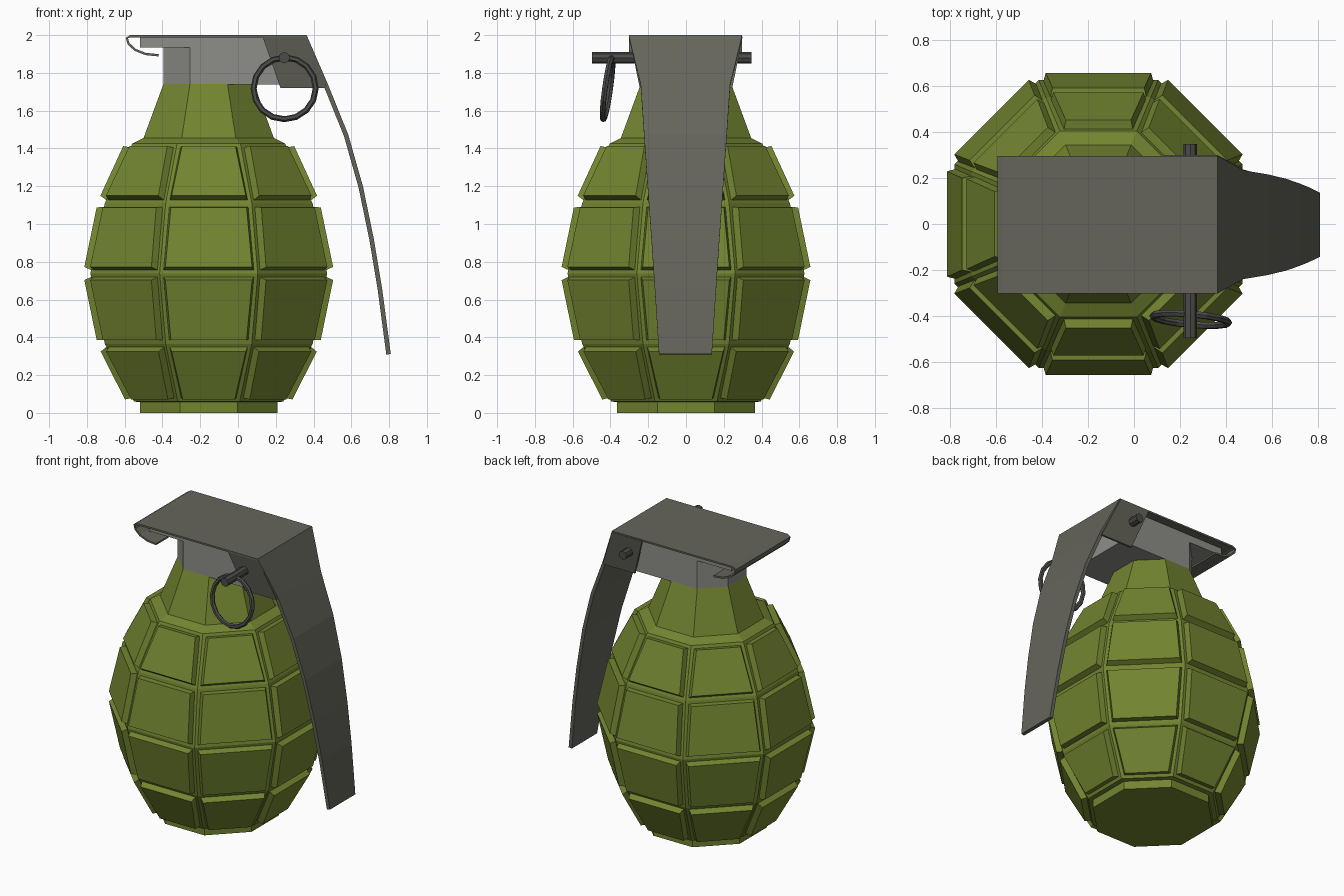
import bpy, bmesh
from math import pi, cos, sin, tan, radians
from mathutils import Vector

if "Cube" in bpy.data.objects:
    bpy.data.objects.remove(bpy.data.objects["Cube"])

CX = -0.155          # centre of the body in x
W = 0.24             # half width of neck top and head


def material(name, rgb):
    m = bpy.data.materials.new(name)
    m.diffuse_color = (*rgb, 1)
    m.use_nodes = True
    m.node_tree.nodes["Principled BSDF"].inputs["Base Color"].default_value = m.diffuse_color
    return m


GREEN = material("olive", (0.17, 0.235, 0.03))
LIGHT = material("head_grey", (0.27, 0.27, 0.25))
DARK = material("lever_grey", (0.13, 0.13, 0.105))
STEEL = material("pin_grey", (0.07, 0.07, 0.065))


def finish(name, bm, mat):
    bmesh.ops.recalc_face_normals(bm, faces=bm.faces)
    me = bpy.data.meshes.new(name)
    bm.to_mesh(me)
    bm.free()
    me.materials.append(mat)
    ob = bpy.data.objects.new(name, me)
    bpy.context.collection.objects.link(ob)
    return ob


def loft(bm, rings):
    """Skin closed rings of points and cap both ends; returns the side faces by band."""
    vs = [[bm.verts.new(p) for p in r] for r in rings]
    n = len(vs[0])
    bands = [[bm.faces.new((a[i], a[(i + 1) % n], b[(i + 1) % n], b[i])) for i in range(n)]
             for a, b in zip(vs, vs[1:])]
    bm.faces.new(vs[0][::-1])
    bm.faces.new(vs[-1])
    return bands


# Octagonal body: lathe profile of (flat-side radius, height)
profile = [(0.365, 0), (0.365, 0.057), (0.395, 0.06), (0.55, 0.365), (0.627, 0.738),
           (0.55, 1.11), (0.405, 1.425), (0.345, 1.455), (W, 1.74)]
bm = bmesh.new()
bands = loft(bm, [[(CX + r / cos(pi / 8) * cos((k + .5) * pi / 4),
                    r / cos(pi / 8) * sin((k + .5) * pi / 4), z) for k in range(8)]
                  for r, z in profile])
bmesh.ops.recalc_face_normals(bm, faces=bm.faces)
# Raised segments with sloped edges
pads = [f for band in bands[2:6] for f in band]
bmesh.ops.inset_individual(bm, faces=pads, thickness=0.028, depth=0)
bmesh.ops.inset_individual(bm, faces=pads, thickness=0.013, depth=0.038)
finish("body", bm, GREEN)

# Head: block with chamfered left end, plus the upper bar overhanging it
c = W * tan(pi / 8)
plan = [(0.3, -W), (0.3, W), (CX - c, W), (CX - W, c), (CX - W, -c), (CX - c, -W)]
bm = bmesh.new()
loft(bm, [[(x, y, z) for x, y in plan] for z in (1.738, 1.987)])
finish("head_block", bm, LIGHT)
bm = bmesh.new()
loft(bm, [[(x, y, z) for x, y in ((-0.52, -W), (CX - c, -W), (CX - c, W), (-0.52, W))]
          for z in (1.935, 1.987)])
finish("head_bar", bm, LIGHT)

# Safety lever: side path of (x, z, half width), with curled end, top plate and curved handle
path = [(-0.42, 1.893, .3), (-0.49, 1.9, .3), (-0.545, 1.922, .3), (-0.58, 1.955, .3),
        (-0.588, 1.985, .3), (-0.57, 1.994, .3), (0.362, 1.994, .3), (0.465, 1.735, .237),
        (0.572, 1.47, .219), (0.65, 1.196, .2), (0.708, 0.915, .18), (0.752, 0.65, .162),
        (0.797, 0.31, .14)]
T = [0.006] * 7 + [0.012] * 6
rings = []
for i, (x, z, w) in enumerate(path):
    p, q = path[max(i - 1, 0)], path[min(i + 1, len(path) - 1)]
    n = Vector((-(q[1] - p[1]), 0, q[0] - p[0])).normalized() * T[i]
    rings.append([Vector((x, s * w - 0.003, z)) + n * t
                  for s, t in ((-1, -1), (1, -1), (1, 1), (-1, 1))])
bm = bmesh.new()
loft(bm, rings)
finish("safety_lever", bm, DARK)

# Lever side flanges
for side, name in ((-1, "front_flange"), (1, "back_flange")):
    quad = [(0.13, .3, 1.992), (0.362, .3, 1.992), (0.47, .245, 1.72), (0.225, .245, 1.72)]
    bm = bmesh.new()
    loft(bm, [[(x, side * (y - d), z) for x, y, z in quad] for d in (0, 0.014)])
    finish(name, bm, DARK)

# Pin and pull ring
bpy.ops.mesh.primitive_cylinder_add(vertices=8, radius=0.03, depth=0.845,
                                    location=(0.245, -0.075, 1.88), rotation=(pi / 2, 0, 0))
pin = bpy.context.object
pin.name = "pin"
bpy.ops.mesh.primitive_torus_add(major_segments=16, minor_segments=6, major_radius=0.165,
                                 minor_radius=0.016, location=(0.247, -0.415, 1.718),
                                 rotation=(radians(82), 0, radians(-5)))
ring = bpy.context.object
ring.name = "pull_ring"
for ob in (pin, ring):
    ob.data.materials.append(STEEL)
